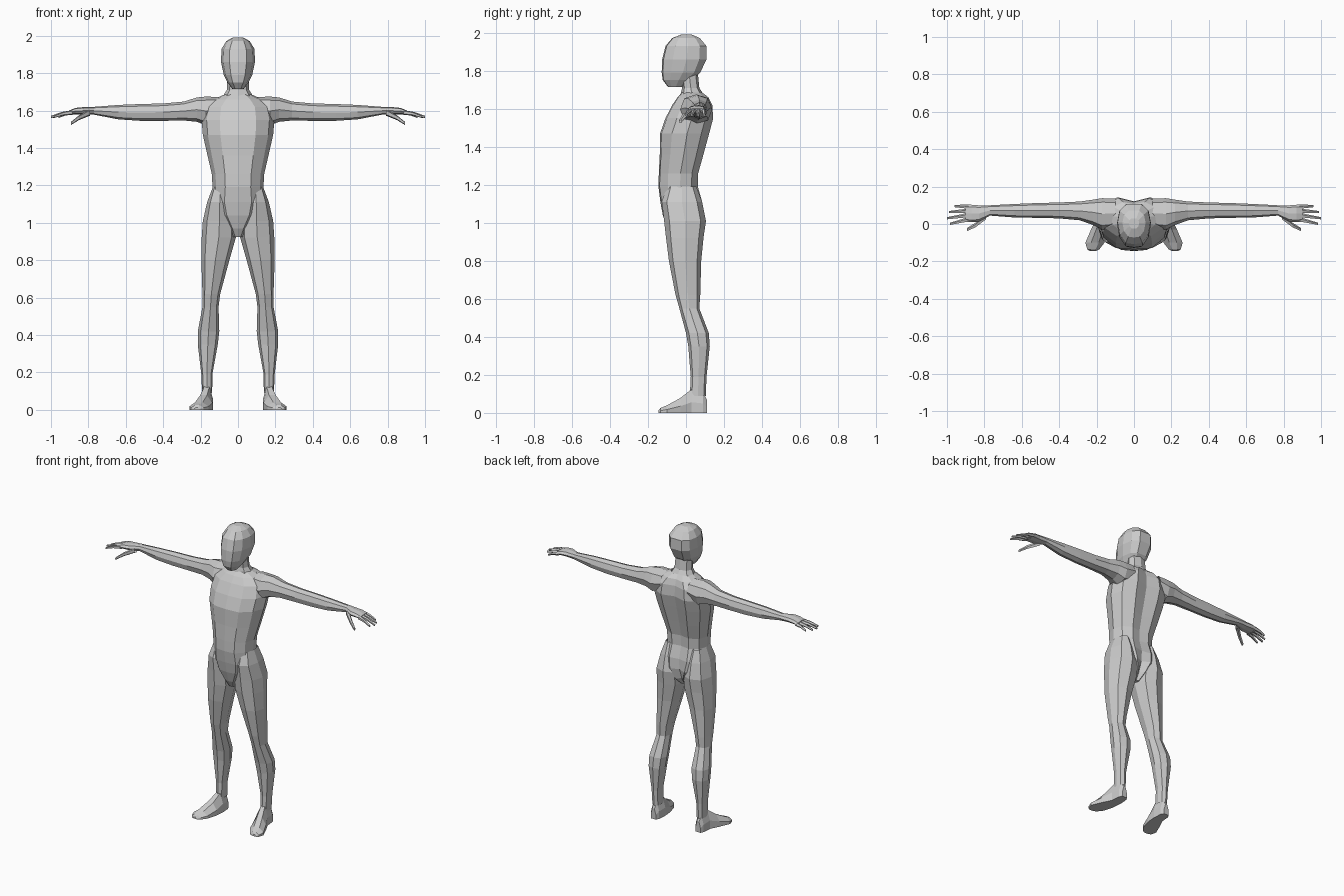
import bpy, bmesh, math
from mathutils import Vector

grey = bpy.data.materials.new("plain grey")
grey.diffuse_color = (0.6, 0.6, 0.6, 1)


def loft(name, rings, start=True, end=True, mirror=False):
    """Skin a list of equal-length point rings into one flat-shaded part."""
    bm = bmesh.new()
    rows = [[bm.verts.new(p) for p in r] for r in rings]
    n = len(rows[0])
    for a, b in zip(rows, rows[1:]):
        for i in range(n):
            j = (i + 1) % n
            bm.faces.new((a[i], a[j], b[j], b[i]))
    if start:
        bm.faces.new(rows[0][::-1])
    if end:
        bm.faces.new(rows[-1])
    bmesh.ops.recalc_face_normals(bm, faces=bm.faces)
    me = bpy.data.meshes.new(name)
    bm.to_mesh(me)
    bm.free()
    me.materials.append(grey)
    ob = bpy.data.objects.new(name, me)
    bpy.context.collection.objects.link(ob)
    if mirror:
        ob.modifiers.new("both sides", 'MIRROR')
    return ob


def unit_ring(n, power=0.85):
    """Slightly squared unit circle."""
    out = []
    for k in range(n):
        a = 2 * math.pi * k / n
        c, s = math.cos(a), math.sin(a)
        out.append((math.copysign(abs(c) ** power, c), math.copysign(abs(s) ** power, s)))
    return out


def upright(x0, x1, y0, y1, z, n=8):
    """Horizontal ring filling a box, for legs and neck."""
    return [((x0 + x1) / 2 + u * (x1 - x0) / 2, (y0 + y1) / 2 + v * (y1 - y0) / 2, z)
            for u, v in unit_ring(n)]


def sideways(x, y0, y1, z0, z1, n=8):
    """Ring facing along x, for arms and hands."""
    return [(x, (y0 + y1) / 2 + u * (y1 - y0) / 2, (z0 + z1) / 2 + v * (z1 - z0) / 2)
            for u, v in unit_ring(n)]


def body_ring(z, w, yf, yb, groove=0.0, front=0.5):
    """Symmetric ring with a flat front, full sides and a grooved back."""
    d = yb - yf
    half = [(front * w, yf + 0.03 * d), (0.86 * w, yf + 0.24 * d), (w, yf + 0.55 * d),
            (0.86 * w, yb - 0.16 * d), (0.45 * w, yb)]
    pts = [(0, yf)] + half + [(0, yb - groove)] + [(-x, y) for x, y in reversed(half)]
    return [(x, y, z) for x, y in pts]


# Torso from crotch to collar
loft("torso", [body_ring(*r) for r in (
    (0.925, 0.03, -0.075, 0.03, 0.01), (0.97, 0.06, -0.10, 0.075, 0.03),
    (1.04, 0.12, -0.122, 0.095, 0.025), (1.11, 0.145, -0.135, 0.085, 0.01),
    (1.19, 0.136, -0.145, 0.062, 0.01), (1.26, 0.14, -0.143, 0.064, 0.012),
    (1.36, 0.163, -0.138, 0.092, 0.018), (1.47, 0.188, -0.136, 0.122, 0.02),
    (1.55, 0.195, -0.108, 0.143, 0.022), (1.62, 0.18, -0.072, 0.138, 0.02),
    (1.66, 0.13, -0.045, 0.118, 0.012), (1.685, 0.075, -0.022, 0.085, 0.0))], end=False)

# Neck
loft("neck", [upright(-w, w, a, b, z) for w, a, b, z in (
    (0.085, -0.03, 0.095, 1.67), (0.06, -0.02, 0.07, 1.71), (0.056, -0.03, 0.062, 1.79))],
    start=False, end=False)

# Head with a narrow chin and a domed crown
loft("head", [body_ring(*r) for r in (
    (1.715, 0.03, -0.095, -0.02), (1.75, 0.056, -0.122, 0.03), (1.79, 0.076, -0.128, 0.075),
    (1.86, 0.091, -0.125, 0.108), (1.93, 0.088, -0.108, 0.107), (1.972, 0.062, -0.072, 0.072),
    (1.99, 0.028, -0.025, 0.03))])

# Legs from hip to ankle
loft("leg", [upright(*r) for r in (
    (0.06, 0.135, -0.10, 0.055, 1.19), (0.03, 0.165, -0.128, 0.085, 1.11),
    (0.01, 0.188, -0.115, 0.105, 1.01), (0.012, 0.194, -0.105, 0.092, 0.92),
    (0.046, 0.196, -0.09, 0.08, 0.80), (0.095, 0.19, -0.055, 0.075, 0.62),
    (0.104, 0.19, -0.035, 0.07, 0.55), (0.10, 0.215, 0.0, 0.12, 0.42),
    (0.108, 0.215, 0.012, 0.125, 0.35), (0.137, 0.196, 0.025, 0.108, 0.19),
    (0.138, 0.192, 0.02, 0.104, 0.09))], start=False, end=False, mirror=True)

# Feet turned slightly outward
loft("foot", [[(a, y, 0), (b, y, 0), (b, y, 0.45 * h), (0.3 * a + 0.7 * b, y, h),
               (0.7 * a + 0.3 * b, y, h), (a, y, 0.45 * h)] for y, a, b, h in (
    (0.11, 0.148, 0.185, 0.07), (0.09, 0.137, 0.195, 0.11), (0.03, 0.133, 0.2, 0.125),
    (-0.03, 0.138, 0.23, 0.078), (-0.10, 0.158, 0.26, 0.04), (-0.135, 0.185, 0.25, 0.025),
    (-0.145, 0.205, 0.235, 0.012))], mirror=True)

# Arms from shoulder to wrist
loft("arm", [sideways(*r) for r in (
    (0.10, -0.02, 0.135, 1.55, 1.672), (0.17, -0.03, 0.138, 1.52, 1.675),
    (0.22, -0.005, 0.13, 1.54, 1.67), (0.29, 0.02, 0.12, 1.547, 1.648),
    (0.40, 0.03, 0.115, 1.545, 1.638), (0.52, 0.033, 0.112, 1.545, 1.635),
    (0.64, 0.035, 0.107, 1.553, 1.63), (0.77, 0.045, 0.10, 1.578, 1.62))],
    start=False, end=False, mirror=True)

# Palm
loft("hand", [sideways(*r) for r in (
    (0.77, 0.045, 0.10, 1.578, 1.62), (0.83, 0.012, 0.10, 1.58, 1.618),
    (0.87, 0.01, 0.103, 1.58, 1.614), (0.90, 0.012, 0.103, 1.578, 1.602))],
    start=False, mirror=True)


# Fingers and thumb as bent tapering rods
def digit(name, path, r):
    rings = []
    for i, p in enumerate(path):
        k = r * (1 - 0.25 * i)
        rings.append([Vector(p) + Vector((0, u * k, v * k)) for u, v in unit_ring(5, 1)])
    loft(name, rings, start=False, mirror=True)


for name, y0, y1, tip in (("index_finger", 0.024, 0.0, 0.985), ("middle_finger", 0.047, 0.03, 1.0),
                          ("ring_finger", 0.07, 0.063, 0.99), ("little_finger", 0.092, 0.095, 0.96)):
    digit(name, [(0.885, y0, 1.59), ((0.885 + tip) / 2, (y0 + y1) / 2, 1.583),
                 (tip, y1, 1.566)], 0.013)
digit("thumb", [(0.79, 0.04, 1.59), (0.85, -0.008, 1.562), (0.892, -0.03, 1.532)], 0.018)
